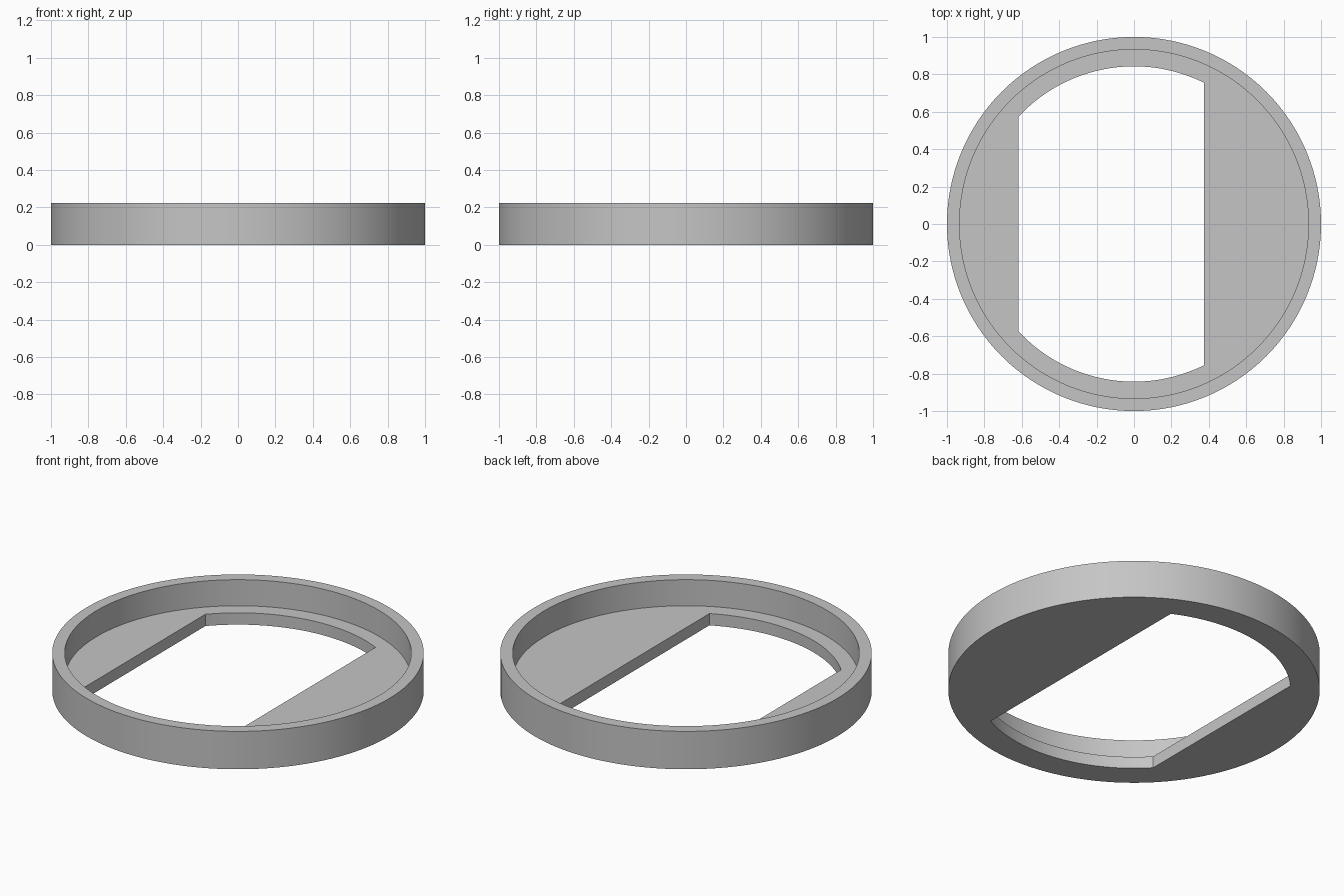
import bpy, bmesh, math

cube = bpy.data.objects.get("Cube")
if cube:
    bpy.data.objects.remove(cube, do_unlink=True)

# Main dimensions
OUTER, INNER, HOLE = 1.0, 0.933, 0.843
HEIGHT, FLOOR = 0.225, 0.07
CUT_LEFT, CUT_RIGHT = 0.375, -0.617
SEGMENTS = 128

# Grey material
grey = bpy.data.materials.new("grey")
grey.use_nodes = True
colour = (0.56, 0.56, 0.56, 1)
grey.diffuse_color = colour
grey.node_tree.nodes["Principled BSDF"].inputs["Base Color"].default_value = colour

# Angles round the ring, with the four opening corners included exactly
corners = [s * math.acos(x / HOLE) for x in (CUT_LEFT, CUT_RIGHT) for s in (1, -1)]
even = [2 * math.pi * i / SEGMENTS for i in range(SEGMENTS)]
angles = sorted(even + [c % (2 * math.pi) for c in corners])


def opening_radius(a):
    """Round opening cut off by a straight edge on each side."""
    c = math.cos(a)
    if abs(c) < 1e-6:
        return HOLE
    return min(HOLE, (CUT_LEFT if c > 0 else CUT_RIGHT) / c)


# Closed cross-section: outer wall, rim, pocket wall, floor, opening
bm = bmesh.new()
loops = []
for a in angles:
    r = opening_radius(a)
    section = [(OUTER, 0), (OUTER, HEIGHT), (INNER, HEIGHT),
               (INNER, FLOOR), (r, FLOOR), (r, 0)]
    loops.append([bm.verts.new((p * math.cos(a), p * math.sin(a), z))
                  for p, z in section])

# Skin neighbouring sections
for i, here in enumerate(loops):
    there = loops[(i + 1) % len(loops)]
    for j in range(len(here)):
        k = (j + 1) % len(here)
        bm.faces.new((here[j], there[j], there[k], here[k]))
bmesh.ops.recalc_face_normals(bm, faces=bm.faces)

mesh = bpy.data.meshes.new("round_tray")
bm.to_mesh(mesh)
bm.free()
mesh.materials.append(grey)
tray = bpy.data.objects.new("round_tray", mesh)
bpy.context.collection.objects.link(tray)

# Smooth walls with sharp edges
bpy.ops.object.select_all(action="DESELECT")
tray.select_set(True)
bpy.context.view_layer.objects.active = tray
bpy.ops.object.shade_smooth_by_angle(angle=math.radians(30))
